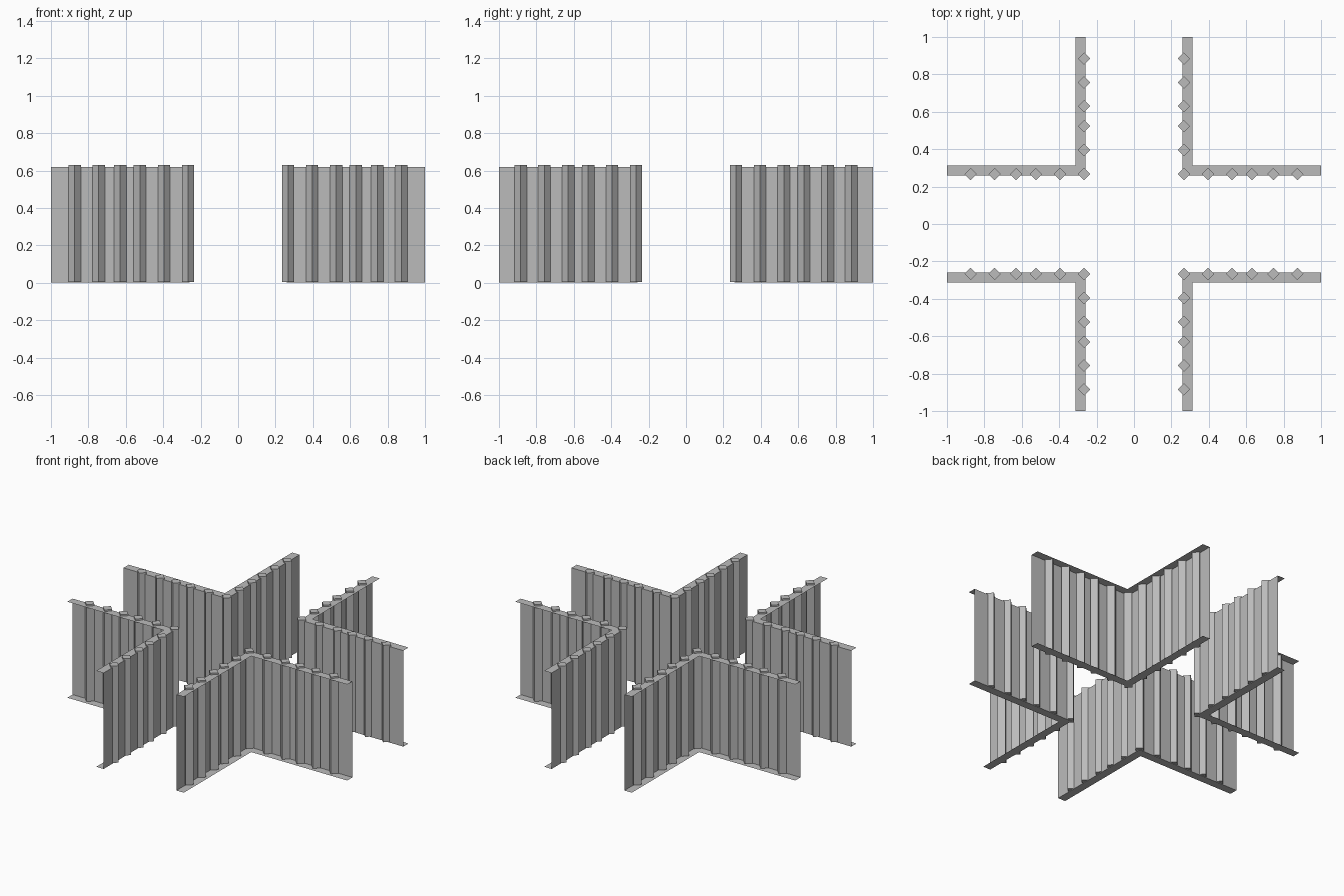
import bpy, bmesh
from mathutils import Vector

cube = bpy.data.objects.get("Cube")
if cube:
    bpy.data.objects.remove(cube, do_unlink=True)

grey = bpy.data.materials.new("plain_grey")
grey.use_nodes = True
colour = (0.5, 0.5, 0.5, 1)
grey.diffuse_color = colour
grey.node_tree.nodes["Principled BSDF"].inputs["Base Color"].default_value = colour

INNER, OUTER, END = 0.26, 0.313, 1.0
HEIGHT, POST_BASE, POST_TOP, POST_R = 0.62, 0.004, 0.63, 0.033


def finish(name, bm):
    """Make an object of one corner and mirror it to all four."""
    mesh = bpy.data.meshes.new(name)
    bm.to_mesh(mesh)
    bm.free()
    mesh.materials.append(grey)
    obj = bpy.data.objects.new(name, mesh)
    bpy.context.collection.objects.link(obj)
    mirror = obj.modifiers.new("four_corners", 'MIRROR')
    mirror.use_axis = (True, True, False)
    mirror.use_mirror_merge = False


# Corner walls: a thin channel section swept along an L-shaped path
bm = bmesh.new()
section = [(OUTER, HEIGHT), (INNER, HEIGHT), (INNER, 0), (OUTER, 0)]
rails = [[bm.verts.new(p) for p in ((END, d, z), (d, d, z), (d, END, z))]
         for d, z in section]
for a, b in zip(rails, rails[1:]):
    for i in range(2):
        bm.faces.new((a[i], a[i + 1], b[i + 1], b[i]))
bmesh.ops.recalc_face_normals(bm, faces=bm.faces)
finish("corner_walls", bm)

# Square posts turned on edge, set along both arms of each wall
bm = bmesh.new()
LINE = 0.267
along_x = [0.396, 0.525, 0.63, 0.745, 0.873]
along_y = [0.396, 0.523, 0.63, 0.757, 0.884]
spots = [(LINE, LINE)] + [(x, LINE) for x in along_x] + [(LINE, y) for y in along_y]
for x, y in spots:
    ring = [bm.verts.new((x + dx * POST_R, y + dy * POST_R, POST_BASE))
            for dx, dy in ((1, 0), (0, 1), (-1, 0), (0, -1))]
    base = bm.faces.new(ring)
    top = bmesh.ops.extrude_face_region(bm, geom=[base], use_keep_orig=True)
    verts = [v for v in top["geom"] if isinstance(v, bmesh.types.BMVert)]
    bmesh.ops.translate(bm, verts=verts, vec=Vector((0, 0, POST_TOP - POST_BASE)))
bmesh.ops.recalc_face_normals(bm, faces=bm.faces)
finish("wall_posts", bm)
